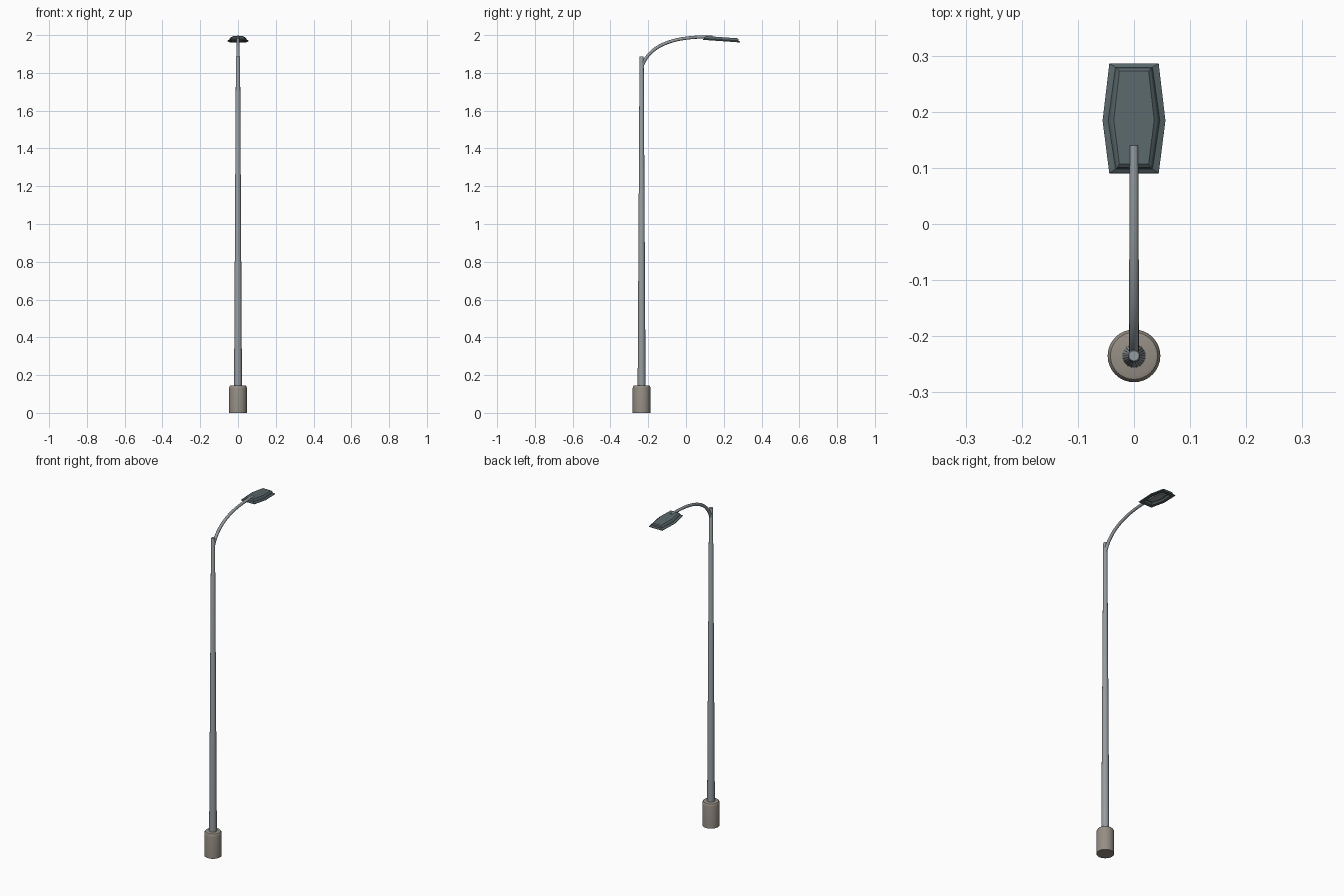
import bpy, bmesh, math
from mathutils import Matrix

if "Cube" in bpy.data.objects:
    bpy.data.objects.remove(bpy.data.objects["Cube"])

POLE_Y = -0.235


def material(name, rgb):
    m = bpy.data.materials.new(name)
    m.diffuse_color = (*rgb, 1)
    m.use_nodes = True
    m.node_tree.nodes["Principled BSDF"].inputs["Base Color"].default_value = m.diffuse_color
    return m


concrete = material("concrete", (0.30, 0.27, 0.23))
steel = material("steel", (0.30, 0.33, 0.35))
housing = material("housing", (0.10, 0.135, 0.145))
glass = material("glass", (0.30, 0.34, 0.33))


def finish(name, bm, mat, angle=35):
    bmesh.ops.recalc_face_normals(bm, faces=bm.faces)
    me = bpy.data.meshes.new(name)
    bm.to_mesh(me)
    bm.free()
    ob = bpy.data.objects.new(name, me)
    bpy.context.collection.objects.link(ob)
    me.materials.append(mat)
    bpy.ops.object.select_all(action='DESELECT')
    ob.select_set(True)
    bpy.context.view_layer.objects.active = ob
    bpy.ops.object.shade_smooth_by_angle(angle=math.radians(angle))
    return ob


def skin(bm, rings):
    """Bridge rings of points and cap both ends."""
    loops = [[bm.verts.new(p) for p in ring] for ring in rings]
    n = len(loops[0])
    for a, b in zip(loops, loops[1:]):
        for i in range(n):
            bm.faces.new((a[i], a[(i + 1) % n], b[(i + 1) % n], b[i]))
    bm.faces.new(loops[0])
    bm.faces.new(loops[-1])


def lathe(name, profile, mat, n=32):
    bm = bmesh.new()
    skin(bm, [[(r * math.cos(math.tau * i / n), POLE_Y + r * math.sin(math.tau * i / n), z)
               for i in range(n)] for r, z in profile])
    return finish(name, bm, mat)


# concrete footing with rounded top edge, and the tapered pole
lathe("footing", [(0.047, 0), (0.047, 0.132), (0.0455, 0.139), (0.042, 0.144), (0.036, 0.146)], concrete)
lathe("pole", [(0.021, 0.14), (0.011, 1.884), (0.009, 1.888)], steel, 24)

# curved arm: tapered tube along a bezier
curve = bpy.data.curves.new("arm_path", 'CURVE')
curve.dimensions = '3D'
curve.bevel_depth = 0.009
curve.bevel_resolution = 4
curve.use_fill_caps = True
curve.resolution_u = 24
sp = curve.splines.new('BEZIER')
sp.bezier_points.add(1)
ends = [((-0.233, 1.835), (-0.25, 1.80), (-0.19, 1.955), 1.0),
        ((0.14, 1.990), (-0.05, 1.995), (0.20, 1.988), 0.9)]
for p, (co, left, right, rad) in zip(sp.bezier_points, ends):
    p.handle_left_type = p.handle_right_type = 'FREE'
    p.co, p.handle_left, p.handle_right = [(0, *v) for v in (co, left, right)]
    p.radius = rad
arm = bpy.data.objects.new("arm", curve)
bpy.context.collection.objects.link(arm)
bpy.context.view_layer.objects.active = arm
arm.select_set(True)
bpy.ops.object.convert(target='MESH')
arm = bpy.context.object
arm.data.materials.clear()
arm.data.materials.append(steel)
bpy.ops.object.shade_smooth_by_angle(angle=math.radians(40))


def hexagon(half_len, end_w, mid_w, z):
    return [(-end_w, -half_len, z), (end_w, -half_len, z), (mid_w, -0.004, z),
            (end_w, half_len, z), (-end_w, half_len, z), (-mid_w, -0.004, z)]


tilt = Matrix.Translation((0, 0.188, 1.968)) @ Matrix.Rotation(math.radians(-4), 4, 'X')

# lamp head: recessed underside, flared brim and raised housing
bm = bmesh.new()
skin(bm, [hexagon(*h) for h in [
    (0.066, 0.022, 0.032, 0.010),
    (0.078, 0.027, 0.039, 0.000),
    (0.098, 0.044, 0.056, 0.000),
    (0.098, 0.044, 0.056, 0.003),
    (0.091, 0.033, 0.046, 0.008),
    (0.089, 0.030, 0.042, 0.016),
    (0.083, 0.026, 0.036, 0.021)]])
finish("lamp_head", bm, housing, 20).matrix_world = tilt

# lens inside the recess
bm = bmesh.new()
skin(bm, [hexagon(0.060, 0.018, 0.027, 0.011), hexagon(0.056, 0.016, 0.024, 0.005)])
finish("lens", bm, glass, 20).matrix_world = tilt
